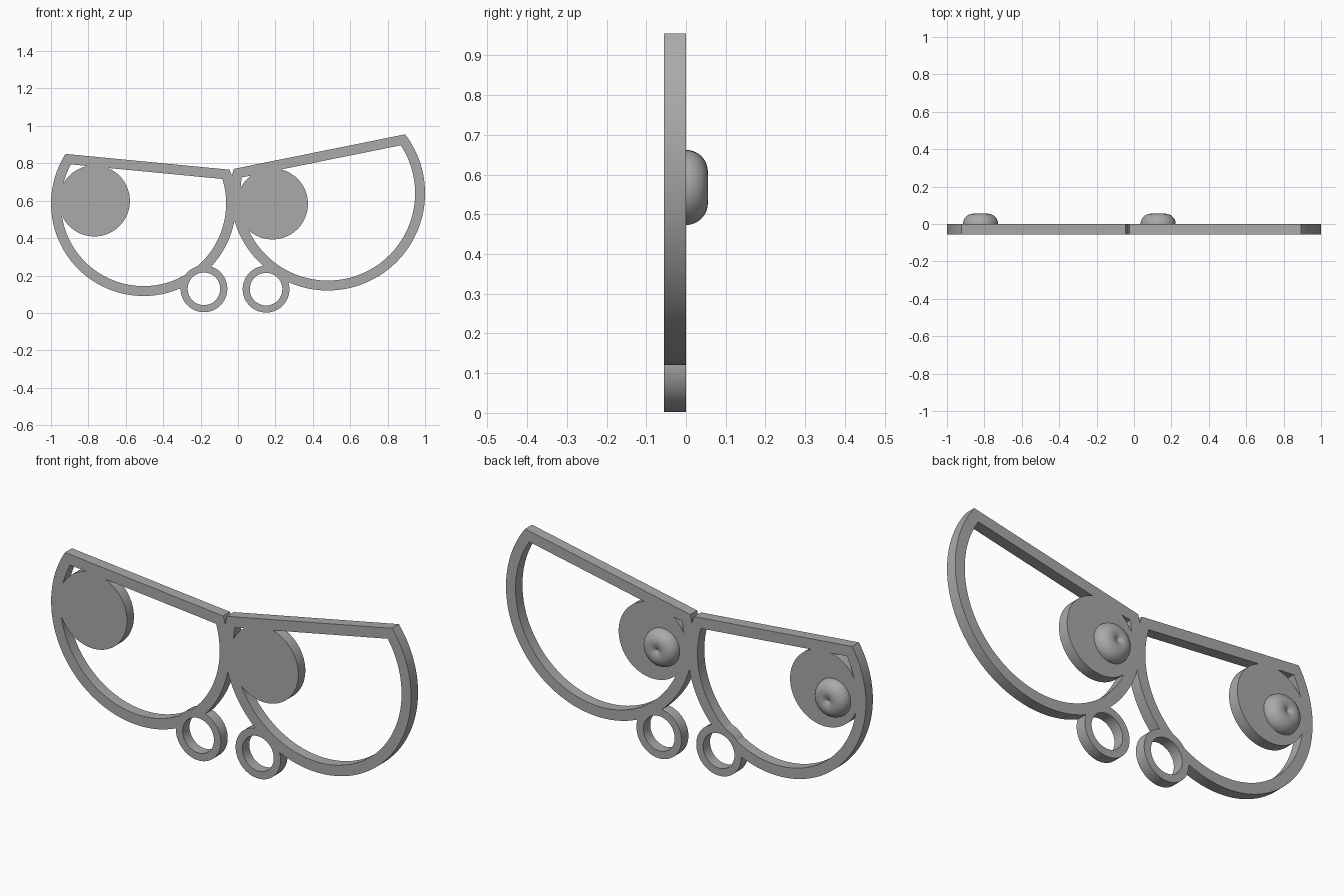
import bpy, bmesh
from math import sin, cos, acos, pi, radians
from mathutils import Matrix, Vector

if "Cube" in bpy.data.objects:
    bpy.data.objects.remove(bpy.data.objects["Cube"])

grey = bpy.data.materials.new("plain grey")
grey.use_nodes = True
color = (0.4, 0.4, 0.4, 1)
grey.diffuse_color = color
grey.node_tree.nodes["Principled BSDF"].inputs["Base Color"].default_value = color

THICK = 0.055   # depth of the flat frame
BAR = 0.053     # width of the rim


def make_object(name, bm):
    bmesh.ops.recalc_face_normals(bm, faces=bm.faces[:])
    mesh = bpy.data.meshes.new(name)
    bm.to_mesh(mesh)
    bm.free()
    mesh.materials.append(grey)
    obj = bpy.data.objects.new(name, mesh)
    bpy.context.collection.objects.link(obj)
    return obj


def plate(name, outline, margin=0.0):
    """Extrude an x-z outline through the frame depth."""
    bm = bmesh.new()
    face = bm.faces.new([bm.verts.new((x, -THICK - margin, z)) for x, z in outline])
    out = bmesh.ops.extrude_face_region(bm, geom=[face])
    verts = [v for v in out["geom"] if isinstance(v, bmesh.types.BMVert)]
    bmesh.ops.translate(bm, verts=verts, vec=(0, THICK + 2 * margin, 0))
    return make_object(name, bm)


def arc(center, radius, start=0.0, sweep=2 * pi, steps=96):
    count = steps if sweep >= 2 * pi else steps + 1
    return [(center[0] + radius * cos(start + sweep * i / steps),
             center[1] + radius * sin(start + sweep * i / steps)) for i in range(count)]


def cut_circle(center, radius, tilt, height):
    """Circle with its top sliced off by a tilted straight line."""
    half = acos(height / radius)
    return arc(center, radius, pi / 2 + tilt + half, 2 * (pi - half))


def combine(target, tool, operation):
    mod = target.modifiers.new("join", "BOOLEAN")
    mod.operation, mod.solver, mod.object = operation, "EXACT", tool
    bpy.context.view_layer.objects.active = target
    bpy.ops.object.modifier_apply(modifier=mod.name)
    bpy.data.objects.remove(tool)


def smooth(obj):
    bpy.ops.object.select_all(action="DESELECT")
    obj.select_set(True)
    bpy.context.view_layer.objects.active = obj
    bpy.ops.object.shade_smooth_by_angle(angle=radians(30))


def eye(side, center, radius, tilt, height, pupil, ring, bump):
    # rim with a straight brow bar
    frame = plate(side + "_eye_frame", cut_circle(center, radius, tilt, height))
    opening = cut_circle(center, radius - BAR, tilt, height - BAR)
    combine(frame, plate("opening", opening, 0.02), "DIFFERENCE")
    # flat pupil disc and small ring below
    combine(frame, plate("pupil", arc(pupil, 0.19)), "UNION")
    combine(frame, plate("ring", arc(ring, 0.125)), "UNION")
    combine(frame, plate("ring_hole", arc(ring, 0.087), 0.02), "DIFFERENCE")
    smooth(frame)

    # dimpled round knob on the back of the pupil
    major, minor = 0.039, 0.055
    end = acos(-major / minor)
    bm = bmesh.new()
    verts = [bm.verts.new((major + minor * cos(end * i / 20), minor * sin(end * i / 20), 0))
             for i in range(21)]
    edges = [bm.edges.new(pair) for pair in zip(verts, verts[1:])]
    bmesh.ops.spin(bm, geom=verts + edges, cent=(0, 0, 0), axis=(0, 1, 0),
                   angle=2 * pi, steps=64)
    bmesh.ops.remove_doubles(bm, verts=bm.verts[:], dist=0.0002)
    bmesh.ops.transform(bm, matrix=Matrix.Translation(Vector((bump[0], 0, bump[1]))),
                        verts=bm.verts[:])
    knob = make_object(side + "_knob", bm)
    # open shell: make sure the normals face backwards
    if sum(p.normal.y * p.area for p in knob.data.polygons) < 0:
        knob.data.flip_normals()
    smooth(knob)


eye("right", (-0.505, 0.585), 0.4945, radians(-5.5), 0.224,
    pupil=(-0.768, 0.599), ring=(-0.182, 0.129), bump=(-0.821, 0.568))
eye("left", (0.48, 0.64), 0.52, radians(11.4), 0.227,
    pupil=(0.184, 0.583), ring=(0.15, 0.127), bump=(0.129, 0.567))
